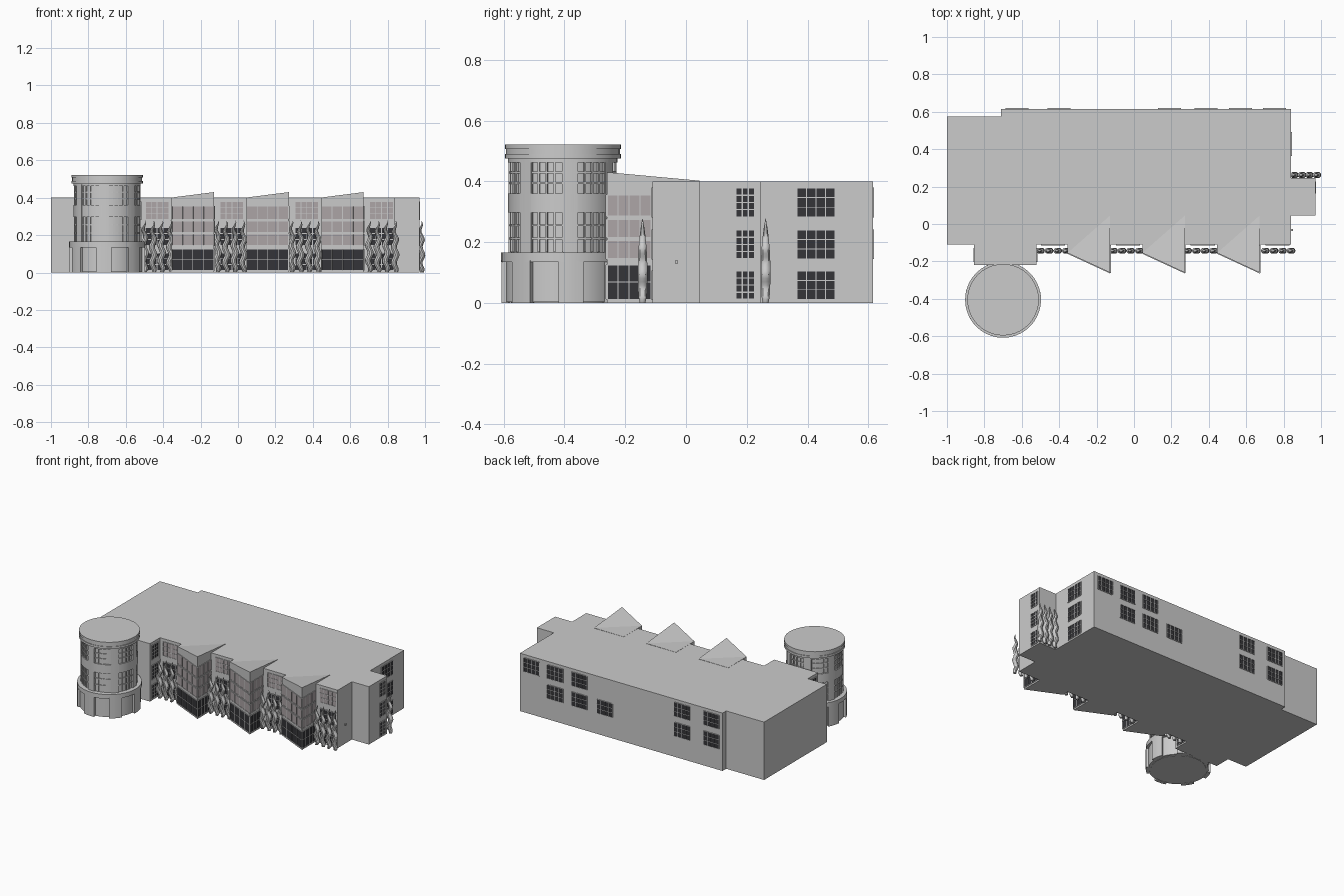
import bpy, bmesh, math
from mathutils import Vector

if "Cube" in bpy.data.objects:
    bpy.data.objects.remove(bpy.data.objects["Cube"])

def mat(name, r, g, b):
    m = bpy.data.materials.new(name)
    m.diffuse_color = (r, g, b, 1)
    m.use_nodes = True
    m.node_tree.nodes["Principled BSDF"].inputs["Base Color"].default_value = m.diffuse_color
    return m

DARK = mat("dark_glass", 0.035, 0.035, 0.04)
LIGHT = mat("pale_glass", 0.42, 0.38, 0.39)

def finish(bm, name, material=None, smooth=False):
    bmesh.ops.recalc_face_normals(bm, faces=bm.faces)
    me = bpy.data.meshes.new(name)
    bm.to_mesh(me)
    bm.free()
    ob = bpy.data.objects.new(name, me)
    bpy.context.collection.objects.link(ob)
    if material:
        me.materials.append(material)
    if smooth:
        bpy.context.view_layer.objects.active = ob
        ob.select_set(True)
        bpy.ops.object.shade_smooth_by_angle(angle=math.radians(35))
        ob.select_set(False)
    return ob

def add_prism(bm, pts, z0, z1):
    # z1 is one height, or one height per corner
    tops = z1 if isinstance(z1, (list, tuple)) else [z1] * len(pts)
    lo = [bm.verts.new((x, y, z0)) for x, y in pts]
    hi = [bm.verts.new((x, y, z)) for (x, y), z in zip(pts, tops)]
    n = len(pts)
    bm.faces.new(lo[::-1])
    if z1 is tops and n == 4:
        bm.faces.new((hi[0], hi[1], hi[2]))
        bm.faces.new((hi[0], hi[2], hi[3]))
    else:
        bm.faces.new(hi)
    for i in range(n):
        j = (i + 1) % n
        bm.faces.new((lo[i], lo[j], hi[j], hi[i]))

def rect(x0, x1, y0, y1):
    return [(x0, y0), (x1, y0), (x1, y1), (x0, y1)]

def slab(bm, a, b, z0, z1, depth):
    # thin plate on the wall from a to b, standing out to the right of a->b
    a, b = Vector(a), Vector(b)
    d = (b - a).normalized()
    n = Vector((d.y, -d.x))
    i, o = -n * 0.004, n * depth
    add_prism(bm, [tuple(a + i), tuple(b + i), tuple(b + o), tuple(a + o)], z0, z1)

glass = {"dark": bmesh.new(), "pale": bmesh.new()}
frames = bmesh.new()

def window(a, b, z0, z1, cols, rows, kind="dark", t=0.005):
    # pane with a grid of bars
    slab(glass[kind], a, b, z0, z1, 0.002)
    a, b = Vector(a), Vector(b)
    d = (b - a).normalized()
    for i in range(cols + 1):
        p = a.lerp(b, i / cols)
        slab(frames, p - d * t / 2, p + d * t / 2, z0, z1, 0.004)
    for j in range(rows + 1):
        z = z0 + (z1 - z0) * j / rows
        slab(frames, a, b, z - t / 2, z + t / 2, 0.004)

STOREYS = [(0.012, 0.105), (0.145, 0.24), (0.283, 0.378)]
H = 0.40

# building blocks
for name, r in (("left_block", (-1, -0.71, -0.11, 0.575)),
                ("main_block", (-0.71, 0.84, -0.11, 0.615)),
                ("right_wing", (0.84, 0.97, 0.045, 0.245)),
                ("tower_link", (-0.855, -0.52, -0.22, -0.11))):
    bm = bmesh.new()
    add_prism(bm, rect(*r), 0, H)
    finish(bm, name)

# saw-tooth bays with tilted roofs and banded glazing
for k in range(3):
    x0 = -0.355 + 0.4 * k
    x1 = x0 + 0.227
    bm = bmesh.new()
    add_prism(bm, [(x0, -0.155), (x1, -0.26), (x1, 0.045), (x0, 0.045)], 0,
              [0.401, 0.43, 0.402, 0.401])
    finish(bm, "bay_%d" % (k + 1))
    for a, b in (((x0 + 0.003, -0.1565), (x1, -0.26)), ((x1, -0.26), (x1, -0.115))):
        window(a, b, 0.012, 0.125, 4, 2, "dark", 0.003)
        for z0, z1 in ((0.145, 0.205), (0.215, 0.275), (0.285, 0.355)):
            window(a, b, z0, z1, 4, 1, "pale", 0.004)

# windows between the bays
for k in range(4):
    x = -0.495 + 0.4 * k
    for z0, z1 in STOREYS:
        window((x, -0.11), (x + 0.125, -0.11), z0, z1, 4, 3,
               "pale" if z0 > 0.2 else "dark", 0.004)

# windows on the right walls and tower link
for z0, z1 in STOREYS:
    window((0.84, 0.365), (0.84, 0.49), z0, z1, 4, 3, t=0.003)
    window((0.97, 0.165), (0.97, 0.225), z0, z1, 3, 4, t=0.004)
    window((-0.52, -0.2), (-0.52, -0.13), z0, z1, 3, 4, t=0.004)
    window((-0.855, -0.13), (-0.855, -0.2), z0, z1, 3, 4, t=0.004)

# back windows: right edge x and the storeys used
for x, rows in ((0.81, (2,)), (0.63, (1, 2)), (0.445, (1, 2)), (0.25, (1,)),
                (-0.34, (1, 2)), (-0.565, (1, 2))):
    for r in rows:
        window((x, 0.615), (x - 0.12, 0.615), *STOREYS[r], 4, 3, t=0.003)

finish(glass["dark"], "dark_window_panes", DARK)
finish(glass["pale"], "pale_window_panes", LIGHT)
finish(frames, "window_bars")

# small wall lamp
bm = bmesh.new()
add_prism(bm, rect(0.838, 0.85, -0.037, -0.027), 0.13, 0.14)
finish(bm, "wall_lamp")

# round tower
CX, CY = -0.70, -0.405

def arc(bm, r0, r1, a0, a1, z0, z1):
    n = max(1, round((a1 - a0) / 9))
    angs = [math.radians(a0 + (a1 - a0) * i / n) for i in range(n + 1)]
    pts = [(CX + r1 * math.cos(t), CY + r1 * math.sin(t)) for t in angs]
    pts += [(CX + r0 * math.cos(t), CY + r0 * math.sin(t)) for t in reversed(angs)]
    add_prism(bm, pts, z0, z1)

def disc(name, r, z0, z1):
    bm = bmesh.new()
    pts = [(CX + r * math.cos(i * math.tau / 40), CY + r * math.sin(i * math.tau / 40))
           for i in range(40)]
    add_prism(bm, pts, z0, z1)
    finish(bm, name, smooth=True)

disc("tower_core", 0.171, 0, 0.51)
disc("tower_base_core", 0.187, 0.002, 0.15)
disc("tower_base_band", 0.203, 0.135, 0.165)
disc("tower_middle_band", 0.18, 0.298, 0.36)
disc("tower_top_band", 0.18, 0.462, 0.515)
disc("tower_lower_ring", 0.191, 0.475, 0.49)
disc("tower_roof_cap", 0.187, 0.49, 0.507)
disc("tower_roof_rim", 0.191, 0.507, 0.521)

walls, bars = bmesh.new(), bmesh.new()
STEP = 360 / 7
for k in range(7):
    c = -18 + STEP * k
    arc(walls, 0.165, 0.18, c + 18, c + STEP - 18, 0.16, 0.47)
    arc(walls, 0.18, 0.203, c + 14, c + STEP - 14, 0, 0.14)
    for z0, z1 in ((0.167, 0.3), (0.36, 0.464)):
        for i in range(5):
            a = c - 18 + 9 * i
            arc(bars, 0.168, 0.177, a - 1, a + 1, z0, z1)
        for j in range(1, 3):
            z = z0 + (z1 - z0) * j / 3
            arc(bars, 0.168, 0.177, c - 18, c + 18, z - 0.003, z + 0.003)
finish(walls, "tower_piers", smooth=True)
finish(bars, "tower_window_bars")

# wavy slender trees: radius profile by height
PROFILE = [(0, 0.010), (0.02, 0.014), (0.07, 0.0165), (0.13, 0.0165),
           (0.18, 0.014), (0.22, 0.010), (0.25, 0.006), (0.278, 0.0004)]

def radius(z):
    for (za, ra), (zb, rb) in zip(PROFILE, PROFILE[1:]):
        if z <= zb:
            return ra + (rb - ra) * (z - za) / (zb - za)
    return PROFILE[-1][1]

def tree(name, x, y, phase):
    bm = bmesh.new()
    prev = None
    for i in range(25):
        z = 0.278 * i / 24
        r = radius(z)
        ox = x + 0.007 * math.sin(z * 75 + phase)
        ring = [bm.verts.new((ox + r * math.cos(t * math.tau / 10),
                              y + r * math.sin(t * math.tau / 10), z)) for t in range(10)]
        if prev:
            for t in range(10):
                u = (t + 1) % 10
                bm.faces.new((prev[t], prev[u], ring[u], ring[t]))
        else:
            bm.faces.new(ring[::-1])
        prev = ring
    bm.faces.new(prev)
    finish(bm, name, smooth=True)

for g, (x, y) in enumerate(((-0.50, -0.143), (-0.11, -0.143), (0.287, -0.143),
                            (0.702, -0.143), (0.858, 0.262))):
    for i in range(4):
        step = 0.046 if g < 4 else 0.04
        tree("tree_%d_%d" % (g + 1, i + 1), x + step * i, y, (i % 2) * 0.8)
